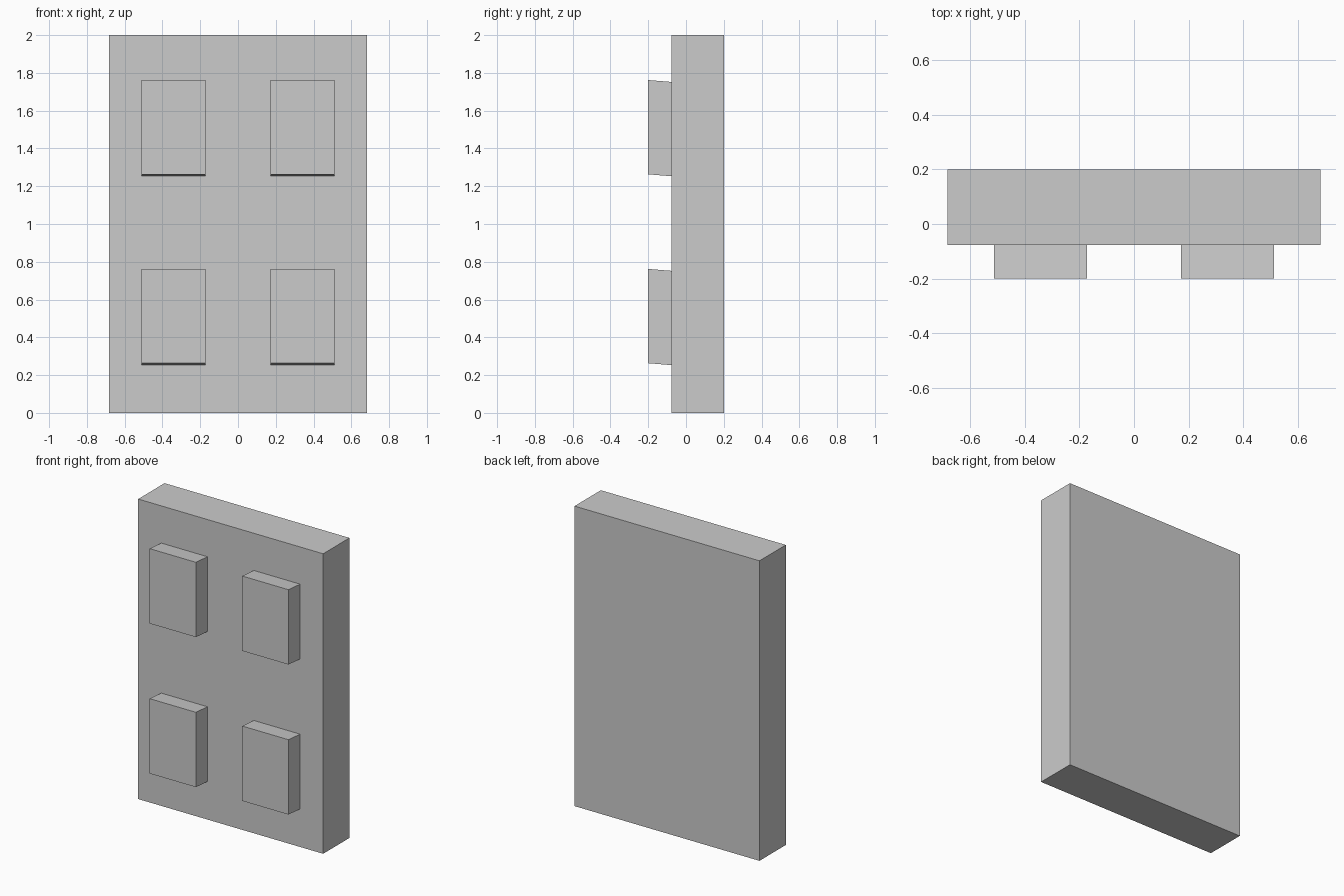
import bpy
import bmesh

if "Cube" in bpy.data.objects:
    bpy.data.objects.remove(bpy.data.objects["Cube"])

PANEL_FRONT = -0.077


def extrude_profile(name, profile, x0, x1):
    """Extrude a closed (y, z) outline along x into a solid."""
    bm = bmesh.new()
    face = bm.faces.new([bm.verts.new((x0, y, z)) for y, z in profile])
    result = bmesh.ops.extrude_face_region(bm, geom=[face])
    moved = [v for v in result["geom"] if isinstance(v, bmesh.types.BMVert)]
    bmesh.ops.translate(bm, verts=moved, vec=(x1 - x0, 0, 0))
    bmesh.ops.recalc_face_normals(bm, faces=bm.faces)
    mesh = bpy.data.meshes.new(name)
    bm.to_mesh(mesh)
    bm.free()
    obj = bpy.data.objects.new(name, mesh)
    bpy.context.collection.objects.link(obj)
    return obj


# Main slab
extrude_profile("panel", [(PANEL_FRONT, 0), (0.2, 0), (0.2, 2), (PANEL_FRONT, 2)],
                -0.682, 0.682)

# Raised blocks, slightly slanted upward toward the front
for row, z in (("lower", 0.253), ("upper", 1.253)):
    for side, x in (("left", -0.512), ("right", 0.171)):
        extrude_profile(f"{row}_{side}_block",
                        [(PANEL_FRONT, z), (PANEL_FRONT, z + 0.499),
                         (-0.2, z + 0.509), (-0.2, z + 0.010)],
                        x, x + 0.341)
